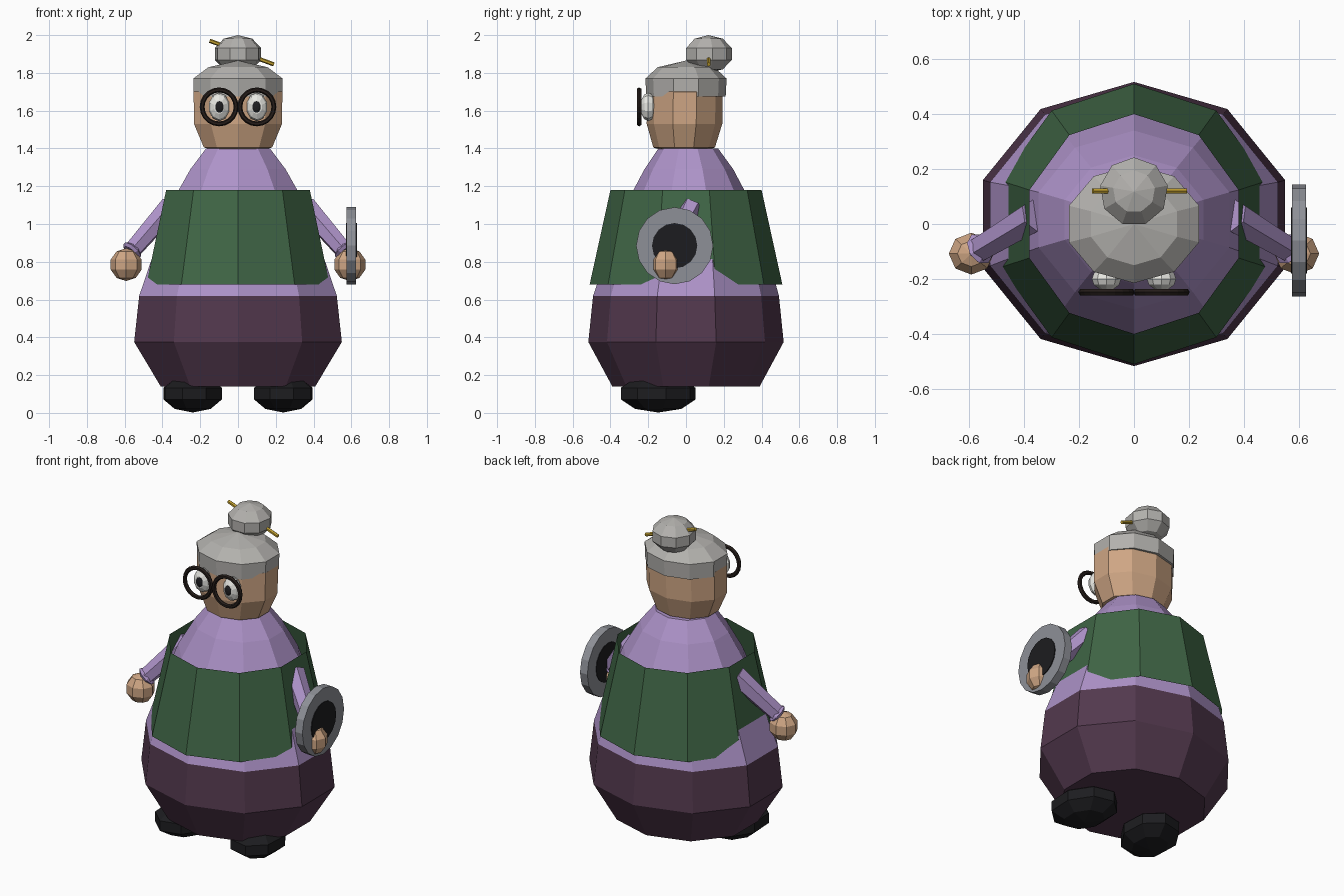
import bpy, bmesh
from math import sin, cos, pi, radians
from mathutils import Matrix, Vector, Euler

if "Cube" in bpy.data.objects:
    bpy.data.objects.remove(bpy.data.objects["Cube"])

def mat(name, r, g, b):
    m = bpy.data.materials.new(name)
    m.diffuse_color = (r, g, b, 1)
    m.use_nodes = True
    m.node_tree.nodes["Principled BSDF"].inputs["Base Color"].default_value = m.diffuse_color
    return m

LILAC = mat("lilac", .42, .29, .58)
PLUM = mat("plum", .085, .04, .075)
GREEN = mat("green", .05, .13, .06)
SKIN = mat("skin", .62, .38, .23)
HAIR = mat("hair_grey", .45, .44, .42)
BLACK = mat("black", .012, .012, .014)
FRAME = mat("frame", .018, .012, .01)
WHITE = mat("white", .8, .8, .76)
GOLD = mat("gold", .55, .36, .03)
STEEL = mat("steel", .27, .28, .31)

def finish(bm, name, m):
    bmesh.ops.recalc_face_normals(bm, faces=bm.faces)
    me = bpy.data.meshes.new(name)
    bm.to_mesh(me)
    bm.free()
    ob = bpy.data.objects.new(name, me)
    bpy.context.collection.objects.link(ob)
    me.materials.append(m)
    return ob

def lathe(name, rings, m, n=10, caps=(False, False), tf=None, closed=False):
    """rings: (z, rx, ry, y_offset); first vertex of each ring points to +y."""
    bm = bmesh.new()
    loops = [[bm.verts.new((rx * sin(2 * pi * i / n), oy + ry * cos(2 * pi * i / n), z))
              for i in range(n)] for z, rx, ry, oy in rings]
    pairs = list(zip(loops, loops[1:])) + ([(loops[-1], loops[0])] if closed else [])
    for a, b in pairs:
        for i in range(n):
            j = (i + 1) % n
            bm.faces.new((a[i], a[j], b[j], b[i]))
    for on, loop in zip(caps, (loops[0], loops[-1])):
        if on:
            bm.faces.new(loop)
    bmesh.ops.remove_doubles(bm, verts=bm.verts, dist=1e-5)
    if tf:
        bm.transform(tf)
    return finish(bm, name, m)

def ball(name, loc, size, m, n=8, k=5, rot=(0, 0, 0)):
    tf = Matrix.LocRotScale(Vector(loc), Euler(rot), Vector(size))
    bm = bmesh.new()
    bmesh.ops.create_uvsphere(bm, u_segments=n, v_segments=k, radius=1, matrix=tf)
    return finish(bm, name, m)

def rod(name, a, b, r1, r2, m, n=6):
    a, b = Vector(a), Vector(b)
    d = b - a
    tf = Matrix.Translation(a) @ d.to_track_quat('Z', 'Y').to_matrix().to_4x4()
    return lathe(name, [(0, r1, r1, 0), (d.length, r2, r2, 0)], m, n, (True, True), tf)

def torus(name, loc, rot, R, r, m, n=20, k=6):
    tf = Matrix.LocRotScale(Vector(loc), Euler(rot), None)
    rings = [(r * sin(2 * pi * i / k),) + (R + r * cos(2 * pi * i / k),) * 2 + (0,) for i in range(k)]
    return lathe(name, rings, m, n, tf=tf, closed=True)

# clothes
lathe("skirt", [(.14, .43, .39, 0), (.375, .578, .517, 0), (.62, .55, .492, 0)], PLUM, caps=(True, False))
lathe("blouse", [(.62, .55, .492, 0), (.9, .45, .405, .01), (1.12, .365, .325, .015),
                 (1.29, .265, .235, .015), (1.4, .178, .158, .012)], LILAC, caps=(False, True))
lathe("vest", [(.68, .51, .51, 0), (1.18, .4, .4, 0)], GREEN)

# head and hair
lathe("head", [(1.385, .1, .1, -.01), (1.405, .19, .163, -.01), (1.53, .245, .2, -.008),
               (1.7, .247, .2, -.005), (1.76, .2, .17, 0)], SKIN, caps=(True, True))
lathe("hair_cap", [(1.675, .246, .21, 0), (1.77, .249, .215, 0), (1.83, .165, .15, 0),
                   (1.865, .001, .001, 0)], HAIR, caps=(True, True))
lathe("hair_bun", [(1.9 + .1 * cos(a), .131 * sin(a) + .0001, .131 * sin(a) + .0001, .118)
                   for a in [pi * i / 5 for i in range(6)]], HAIR, 9, (True, True))
rod("hair_pin", (-.15, .12, 1.97), (.19, .12, 1.845), .011, .011, GOLD)

# black disc set in a flat steel ring, held in one hand
turn = Matrix.Translation((.6, -.06, .885)) @ Matrix.Rotation(pi / 2, 4, 'Y')
lathe("disc_ring", [(-.025, .118, .118, 0), (-.025, .204, .204, 0), (.025, .204, .204, 0),
                    (.025, .118, .118, 0)], STEEL, 16, tf=turn, closed=True)
lathe("disc_centre", [(-.028, .12, .12, 0), (.03, .12, .12, 0)], BLACK, 16, (True, True), turn)

# mirrored parts
for s, side in ((1, "right"), (-1, "left")):
    ball("eye_" + side, (s * .1, -.2, 1.62), (.056, .075, .042), WHITE, 10, 6, (pi / 2, 0, 0))
    ball("pupil_" + side, (s * .098, -.235, 1.62), (.024, .033, .012), BLACK, 10, 5, (pi / 2, 0, 0))
    torus("glasses_rim_" + side, (s * .1, -.248, 1.62), (pi / 2, 0, 0), .09, .013, FRAME)
    rod("arm_" + side, (s * .36, .03, 1.09), (s * .56, -.09, .86), .062, .05, LILAC)
    d = Vector((s * .2, -.12, -.23))
    torus("cuff_" + side, (s * .56, -.09, .86), d.to_track_quat('Z', 'Y').to_euler(), .045, .015, LILAC, 8, 4)
    ball("hand_" + side, (s * .592, -.108, .785), (.086, .08, .087), SKIN)
    ball("shoe_" + side, (s * .24, -.147, .102), (.168, .215, .1), BLACK, 8, 5, (0, 0, s * radians(15)))
